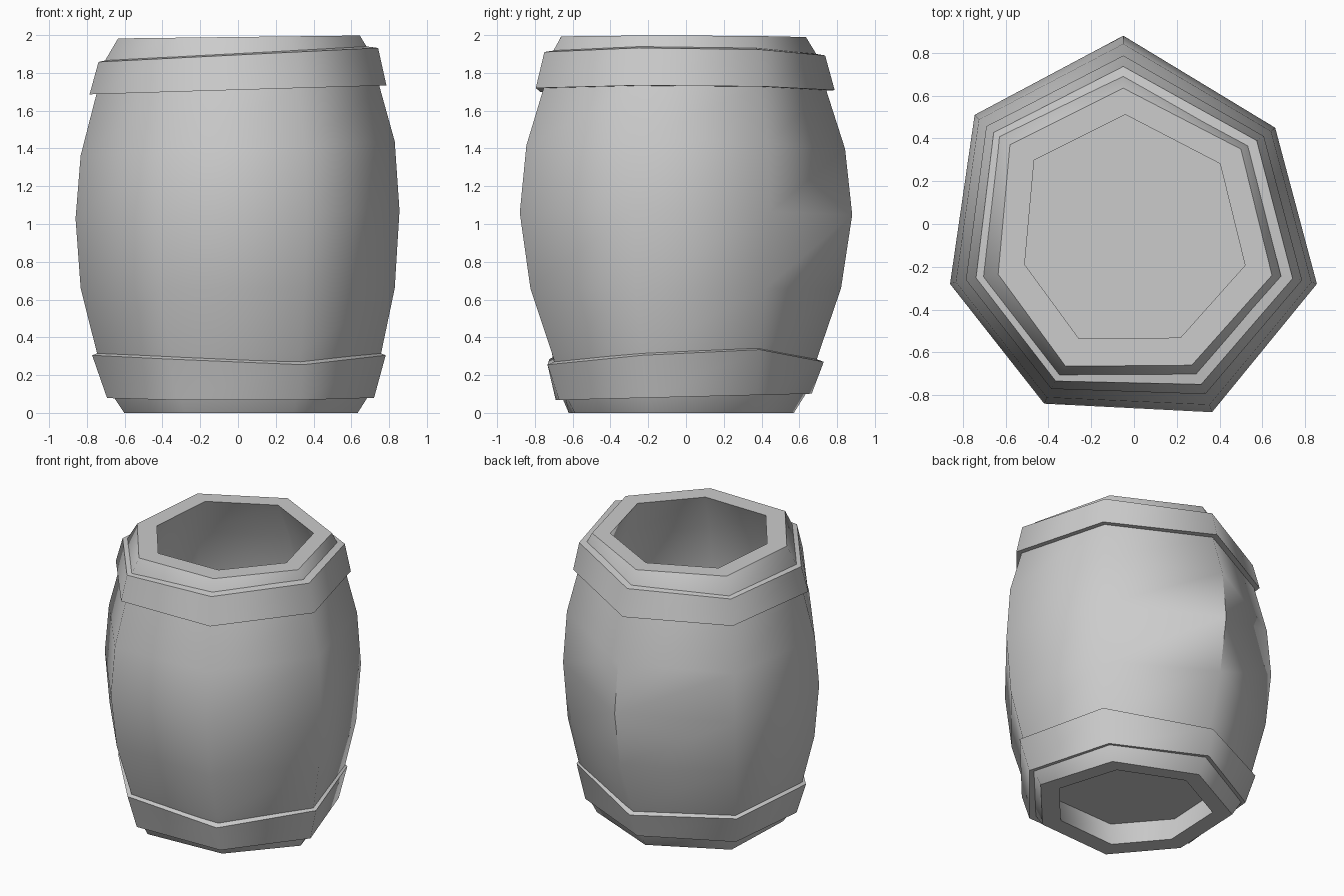
import bpy, bmesh, math

if "Cube" in bpy.data.objects:
    bpy.data.objects.remove(bpy.data.objects["Cube"], do_unlink=True)

grey = bpy.data.materials.new("plain grey")
grey.use_nodes = True
COLOUR = (0.6, 0.6, 0.6, 1)
grey.diffuse_color = COLOUR
grey.node_tree.nodes["Principled BSDF"].inputs["Base Color"].default_value = COLOUR

# Hand-cut seven-sided outlines: the mouth and the belly
MOUTH = [(-.05, .635), (-.58, .37), (-.635, -.235), (-.32, -.665), (.27, -.66), (.645, -.24), (.5, .35)]
BELLY = [(-.05, .88), (-.745, .51), (-.86, -.28), (-.42, -.84), (.365, -.88), (.855, -.28), (.66, .45)]
# Uneven heights of the lower hoop's top edge
WAVE = [-.02, 0, .015, -.005, -.035, .015, .045]
FLAT = [0] * 7


def ring(bm, z, bulge, scale=1, depth=1, twist=0, tilt_x=0, tilt_y=0, lift=FLAT):
    """Outline between mouth (bulge 0) and belly (bulge 1), twisted and on a tilted plane."""
    c, s = math.cos(math.radians(twist)), math.sin(math.radians(twist))
    verts = []
    for m, b, up in zip(MOUTH, BELLY, lift):
        u, v = [(p + (q - p) * bulge) * scale for p, q in zip(m, b)]
        x, y = u * c - v * s, (u * s + v * c) * depth
        verts.append(bm.verts.new((x, y, z + tilt_x * x + tilt_y * y + up)))
    return verts


def lathe(name, rings, closed):
    """Skin consecutive rings; closed joins last to first, otherwise the ends are capped."""
    bm = bmesh.new()
    loops = [ring(bm, *r) for r in rings]
    pairs = list(zip(loops, loops[1:]))
    if closed:
        pairs.append((loops[-1], loops[0]))
    else:
        bm.faces.new(loops[0])
        bm.faces.new(loops[-1])
    for a, b in pairs:
        for i in range(len(a)):
            j = (i + 1) % len(a)
            bm.faces.new((a[i], a[j], b[j], b[i]))
    bmesh.ops.recalc_face_normals(bm, faces=bm.faces)
    mesh = bpy.data.meshes.new(name)
    bm.to_mesh(mesh)
    bm.free()
    mesh.materials.append(grey)
    obj = bpy.data.objects.new(name, mesh)
    bpy.context.collection.objects.link(obj)
    bpy.ops.object.select_all(action="DESELECT")
    obj.select_set(True)
    bpy.context.view_layer.objects.active = obj
    bpy.ops.object.shade_smooth_by_angle(angle=math.radians(57))


# Hollow barrel: underside recess, outer staves, rim, inner wall and floor
lathe("barrel_body", [
    (.17, .1, .8, .94, 2.5), (0, -.1, .8, .94, 2.5), (0, -.1, 1, .94, 2.5),
    (.1, .2, 1, .93, 2.5), (.32, .52, 1, .925, 1), (.66, .88, 1, .965),
    (1.05, 1, 1, 1, 0, .025), (1.4, .88, 1, .99, 0, .045),
    (1.71, .5, 1, .98, 0, .02), (1.87, .33, 1, .99, 0, .02), (1.99, 0, 1, 1, 0, .012),
    (1.99, 0, .805, 1, 0, .012), (1.72, .5, .84), (1.4, .88, .85), (1.05, 1, .86),
    (.66, .88, .84), (.25, .4, .8),
], closed=False)

# Upper hoop, slightly crooked
lathe("upper_hoop", [
    (1.71, .4, .95, .985, 0, .03), (1.71, .67, 1, .985, 0, .03),
    (1.895, .46, 1, .985, 0, .05), (1.905, .2, 1, .985, 0, .05),
], closed=True)

# Lower hoop, with an uneven top edge
lathe("lower_hoop", [
    (.09, .1, 1, .94, 2.5, 0, .025), (.085, .31, 1, .94, 2.5, 0, .025),
    (.29, .63, 1, .925, 1, 0, 0, WAVE), (.31, .4, 1, .925, 1, 0, 0, WAVE),
], closed=True)
